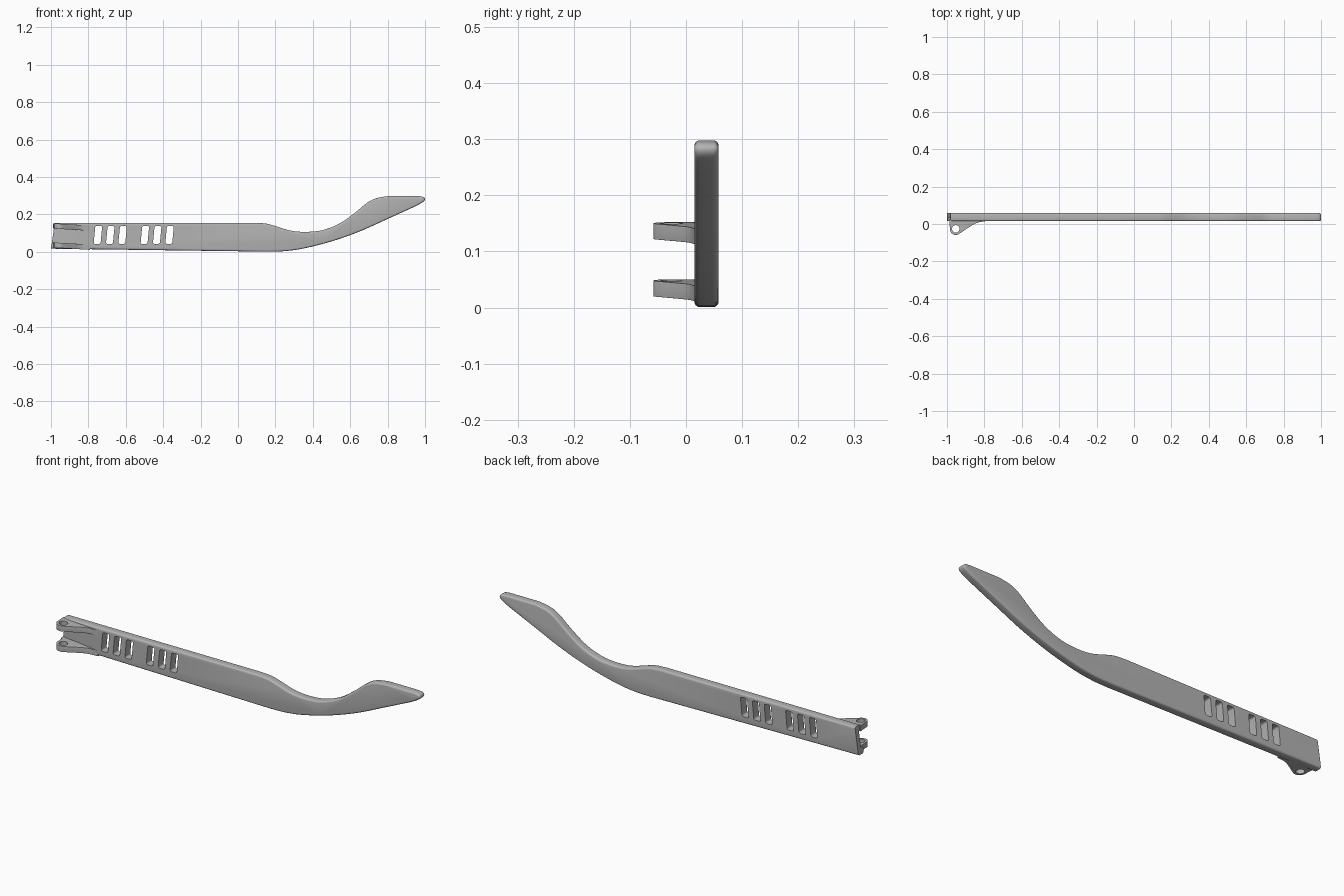
import bpy, bmesh, math
from mathutils import Vector

cube = bpy.data.objects.get("Cube")
if cube:
    bpy.data.objects.remove(cube)

FRONT, BACK = 0.015, 0.058

grey = bpy.data.materials.new("satin grey")
grey.use_nodes = True
COLOUR = (0.45, 0.45, 0.45, 1)
grey.diffuse_color = COLOUR
grey.node_tree.nodes["Principled BSDF"].inputs["Base Color"].default_value = COLOUR


def spline(points, steps=6):
    """Smooth path through the points."""
    p = [Vector(q) for q in points]
    p = [2 * p[0] - p[1]] + p + [2 * p[-1] - p[-2]]
    out = []
    for a, b, c, d in zip(p, p[1:], p[2:], p[3:]):
        for i in range(steps):
            t = i / steps
            out.append((2*b + (c - a)*t + (2*a - 5*b + 4*c - d)*t*t
                        + (3*b - a - 3*c + d)*t**3) / 2)
    return out + [p[-2]]


def arc(cx, cy, r, start, end, n):
    angles = [math.radians(start + (end - start) * i / n) for i in range(n + 1)]
    return [Vector((cx + r * math.cos(a), cy + r * math.sin(a))) for a in angles]


def prism(name, outline, place, low, high, round_edges=None, radius=0.01):
    """Extrude an outline from low to high, optionally rounding chosen edges."""
    bm = bmesh.new()
    a = [bm.verts.new(place(p, low)) for p in outline]
    b = [bm.verts.new(place(p, high)) for p in outline]
    bm.faces.new(a)
    bm.faces.new(b[::-1])
    for i in range(len(a)):
        j = (i + 1) % len(a)
        bm.faces.new((a[j], a[i], b[i], b[j]))
    bmesh.ops.recalc_face_normals(bm, faces=bm.faces)
    if round_edges:
        bmesh.ops.bevel(bm, geom=[e for e in bm.edges if round_edges(e)], offset=radius,
                        segments=4, profile=0.5, affect='EDGES', clamp_overlap=True)
    mesh = bpy.data.meshes.new(name)
    bm.to_mesh(mesh)
    bm.free()
    mesh.materials.append(grey)
    obj = bpy.data.objects.new(name, mesh)
    bpy.context.collection.objects.link(obj)
    return obj


def cut(target, cutter):
    cutter.hide_render = True
    mod = target.modifiers.new("cut", 'BOOLEAN')
    mod.operation, mod.solver, mod.object = 'DIFFERENCE', 'EXACT', cutter
    bpy.context.view_layer.objects.active = target
    bpy.ops.object.modifier_apply(modifier=mod.name)
    bpy.data.objects.remove(cutter)


def smooth(obj):
    bpy.ops.object.select_all(action='DESELECT')
    obj.select_set(True)
    bpy.context.view_layer.objects.active = obj
    bpy.ops.object.shade_smooth_by_angle(angle=math.radians(35))


def upright(p, y):
    return (p.x, y, p.y)


# Lever arm with its curved handle
top = spline([(0.09, 0.155), (0.15, 0.151), (0.2, 0.138), (0.28, 0.114), (0.36, 0.107),
              (0.45, 0.116), (0.54, 0.15), (0.62, 0.205), (0.69, 0.262), (0.74, 0.287),
              (0.8, 0.298)])
tip = spline([(0.965, 0.298), (0.99, 0.294), (1, 0.283), (0.99, 0.267), (0.95, 0.244)], 4)
bottom = spline([(0.95, 0.244), (0.8, 0.176), (0.65, 0.109), (0.5, 0.056), (0.35, 0.018),
                 (0.25, 0.004), (0.17, 0.001)])
outline = [Vector((-0.98, 0.155))] + top + tip + bottom[1:] + [Vector((-1, 0.017))]


def arm_rim(e):
    a, b = (v.co for v in e.verts)
    return abs(a.y - b.y) < 1e-5 and max(a.x, b.x) > -0.9


arm = prism("lever_arm", outline, upright, FRONT, BACK, arm_rim, 0.012)

# Two groups of three leaning slots
for start in (-0.772, -0.521):
    for i in range(3):
        x = start + i * 0.066
        slot = [Vector(q) for q in ((x, 0.043), (x + 0.037, 0.043),
                                    (x + 0.046, 0.138), (x + 0.009, 0.138))]
        cut(arm, prism("slot_cutter", slot, upright, -0.1, 0.1,
                       lambda e: abs(e.verts[0].co.y - e.verts[1].co.y) > 0.1, 0.008))

# Shallow tapering recess between the lugs
wedge = [Vector(q) for q in ((-1.05, -0.01), (-0.8, -0.01), (-0.8, FRONT), (-1.05, 0.038))]


def sheared(p, z):
    return (p.x, p.y, z - 0.06 * (p.x + 0.98))


cut(arm, prism("recess_cutter", wedge, sheared, 0.048, 0.13))
smooth(arm)

# Pair of hinge lugs with pin holes
lug_outline = (arc(-0.953, -0.026, 0.032, 170, 300, 20)
               + spline([(-0.92, -0.043), (-0.88, -0.016), (-0.84, 0.006), (-0.79, 0.016)])
               + [Vector((-0.79, 0.025)), Vector((-0.988, 0.025))])
for name, low in (("lower_lug", 0.022), ("upper_lug", 0.124)):
    lug = prism(name, lug_outline, sheared, low, low + 0.028,
                lambda e: abs(e.verts[0].co.z - e.verts[1].co.z) < 0.015
                and min(v.co.y for v in e.verts) < 0.01, 0.003)
    cut(lug, prism("pin_cutter", arc(-0.953, -0.026, 0.02, 0, 348.75, 31),
                   lambda p, z: (p.x, p.y, z), -0.1, 0.3))
    smooth(lug)
